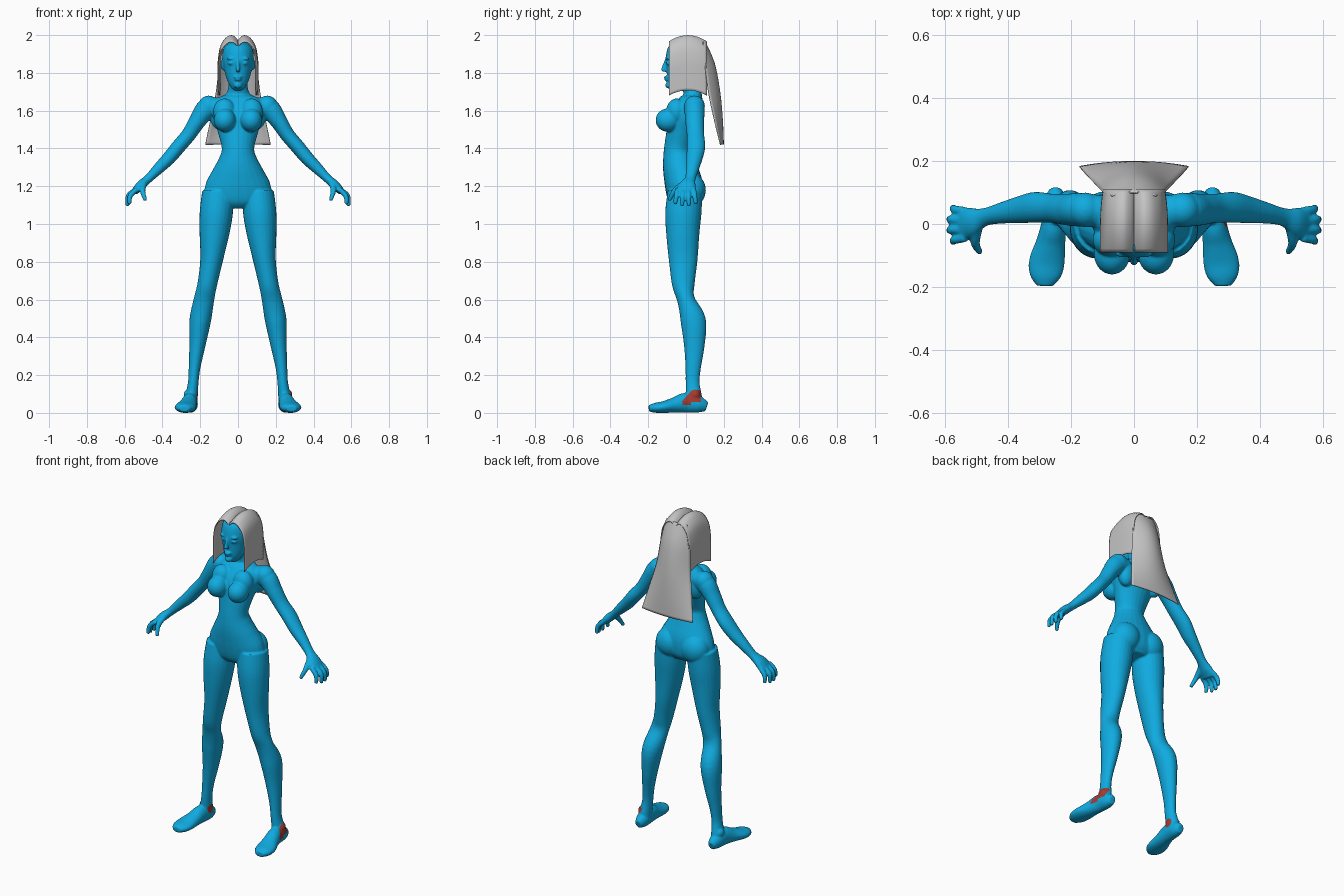
import bpy
import bmesh
import math
from mathutils import Vector, Matrix

default_cube = bpy.data.objects.get("Cube")
if default_cube:
    bpy.data.objects.remove(default_cube, do_unlink=True)


def make_material(name, colour):
    material = bpy.data.materials.new(name)
    material.use_nodes = True
    rgba = (*colour, 1)
    material.diffuse_color = rgba
    material.node_tree.nodes["Principled BSDF"].inputs["Base Color"].default_value = rgba
    return material


skin = make_material("blue skin", (0.005, 0.41, 0.75))
hair = make_material("silver hair", (0.55, 0.55, 0.55))
patch = make_material("red ankle patch", (0.36, 0.045, 0.03))


def spline(points, steps=5):
    """Smooth curve through rows of any length (Catmull-Rom)."""
    result = []
    last = len(points) - 1
    for i in range(last):
        rows = [points[max(0, min(last, i + k))] for k in (-1, 0, 1, 2)]
        for step in range(steps):
            t = step / steps
            result.append([
                b + t * ((c - a) + t * ((2 * a - 5 * b + 4 * c - d) + t * (3 * b - a - 3 * c + d))) / 2
                for a, b, c, d in zip(*rows)])
    result.append(list(points[-1]))
    return result


def tube(bm, sections, axis="Y", sides=24):
    """Loft ellipses along a path; each section is x, y, z, cross radius, axis radius."""
    reference = Vector((1, 0, 0)) if axis == "X" else Vector((0, 1, 0))
    rows = spline(sections)
    centres = [Vector(row[:3]) for row in rows]
    rings = []
    for i, row in enumerate(rows):
        ahead = centres[min(i + 1, len(rows) - 1)]
        behind = centres[max(i - 1, 0)]
        tangent = (ahead - behind).normalized()
        v = (reference - tangent * tangent.dot(reference)).normalized()
        u = v.cross(tangent)
        ring = []
        for k in range(sides):
            angle = math.tau * k / sides
            ring.append(bm.verts.new(
                centres[i] + u * math.cos(angle) * row[3] + v * math.sin(angle) * row[4]))
        rings.append(ring)
    for low, high in zip(rings, rings[1:]):
        for k in range(sides):
            n = (k + 1) % sides
            bm.faces.new((low[k], low[n], high[n], high[k]))
    bm.faces.new(rings[0][::-1])
    bm.faces.new(rings[-1])


def ball(bm, centre, radii):
    matrix = Matrix.Translation(centre) @ Matrix.Diagonal((*radii, 1))
    bmesh.ops.create_uvsphere(bm, u_segments=24, v_segments=16, radius=1, matrix=matrix)


def new_object(name, bm, material):
    bmesh.ops.recalc_face_normals(bm, faces=bm.faces)
    mesh = bpy.data.meshes.new(name)
    bm.to_mesh(mesh)
    bm.free()
    mesh.materials.append(material)
    obj = bpy.data.objects.new(name, mesh)
    bpy.context.collection.objects.link(obj)
    return obj


body_bm = bmesh.new()

# Torso and neck
tube(body_bm, [
    (0, 0, 1.09, 0.08, 0.06), (0, -0.005, 1.13, 0.17, 0.09),
    (0, -0.012, 1.21, 0.172, 0.1), (0, -0.03, 1.29, 0.132, 0.092),
    (0, -0.04, 1.35, 0.1, 0.082), (0, -0.042, 1.4, 0.086, 0.074),
    (0, -0.025, 1.48, 0.105, 0.08), (0, -0.005, 1.56, 0.13, 0.088),
    (0, 0.02, 1.63, 0.135, 0.072), (0, 0.035, 1.67, 0.1, 0.053),
    (0, 0.033, 1.7, 0.057, 0.047), (0, 0.012, 1.8, 0.048, 0.05)])

# Chest, hips and shoulder muscles
ball(body_bm, (0.07, -0.095, 1.55), (0.058, 0.066, 0.062))
ball(body_bm, (0.072, -0.05, 1.595), (0.06, 0.055, 0.07))
ball(body_bm, (0.085, 0.03, 1.18), (0.086, 0.075, 0.088))
ball(body_bm, (0.1, 0.05, 1.58), (0.05, 0.045, 0.08))
ball(body_bm, (0.155, 0.045, 1.625), (0.055, 0.055, 0.055))

# Leg
tube(body_bm, [
    (0.105, -0.005, 1.17, 0.085, 0.092), (0.115, -0.014, 1.06, 0.088, 0.096),
    (0.125, -0.017, 0.95, 0.079, 0.088), (0.14, -0.015, 0.81, 0.06, 0.076),
    (0.163, -0.014, 0.68, 0.052, 0.06), (0.18, 0, 0.6, 0.054, 0.047),
    (0.2, 0.038, 0.49, 0.057, 0.067), (0.215, 0.044, 0.36, 0.043, 0.055),
    (0.23, 0.038, 0.24, 0.031, 0.041), (0.237, 0.035, 0.16, 0.028, 0.037),
    (0.247, 0.043, 0.08, 0.034, 0.043), (0.25, 0.05, 0.03, 0.034, 0.042)])

# Foot and ankle
tube(body_bm, [
    (0.25, 0.11, 0.032, 0.025, 0.02), (0.25, 0.07, 0.044, 0.043, 0.037),
    (0.255, 0, 0.054, 0.053, 0.04), (0.265, -0.06, 0.042, 0.041, 0.047),
    (0.277, -0.12, 0.031, 0.031, 0.057), (0.282, -0.165, 0.027, 0.026, 0.05),
    (0.284, -0.197, 0.024, 0.017, 0.026)], axis="X")
ball(body_bm, (0.262, 0.045, 0.095), (0.026, 0.03, 0.03))

# Arm and palm
tube(body_bm, [
    (0.1, 0.04, 1.625, 0.045, 0.05), (0.165, 0.045, 1.61, 0.056, 0.054),
    (0.215, 0.046, 1.545, 0.045, 0.05), (0.26, 0.05, 1.475, 0.039, 0.046),
    (0.315, 0.053, 1.41, 0.038, 0.049), (0.365, 0.045, 1.35, 0.036, 0.043),
    (0.42, 0.035, 1.295, 0.03, 0.034), (0.475, 0.022, 1.24, 0.023, 0.029),
    (0.515, 0.008, 1.205, 0.025, 0.045), (0.548, 0, 1.17, 0.018, 0.052)])

# Fingers and thumb
for i in range(4):
    y = 0.04 - 0.028 * i
    reach = 0.01 if i in (1, 2) else 0
    tube(body_bm, [
        (0.535, y, 1.185, 0.014, 0.014),
        (0.57 + reach, y * 1.15, 1.15, 0.014, 0.014),
        (0.575 + reach, y * 1.3, 1.105 - reach, 0.01, 0.01)], sides=12)
tube(body_bm, [
    (0.5, -0.01, 1.215, 0.018, 0.02), (0.505, -0.06, 1.175, 0.015, 0.015),
    (0.49, -0.09, 1.125, 0.01, 0.01)], axis="X", sides=12)

# Head
tube(body_bm, [
    (0, -0.075, 1.717, 0.022, 0.02), (0, -0.06, 1.735, 0.042, 0.046),
    (0, -0.04, 1.77, 0.06, 0.068), (0, -0.02, 1.82, 0.074, 0.09),
    (0, -0.01, 1.87, 0.083, 0.099), (0, 0, 1.92, 0.08, 0.096),
    (0, 0.005, 1.95, 0.06, 0.074), (0, 0.005, 1.97, 0.03, 0.04)])

# Nose, lips, chin, brow, eye and ear
tube(body_bm, [
    (0, -0.1, 1.87, 0.009, 0.012), (0, -0.112, 1.835, 0.01, 0.014),
    (0, -0.12, 1.808, 0.014, 0.015)], sides=12)
ball(body_bm, (0, -0.104, 1.778), (0.023, 0.014, 0.007))
ball(body_bm, (0, -0.103, 1.765), (0.019, 0.013, 0.007))
ball(body_bm, (0, -0.09, 1.735), (0.022, 0.02, 0.018))
ball(body_bm, (0.035, -0.094, 1.876), (0.026, 0.013, 0.008))
ball(body_bm, (0.035, -0.09, 1.852), (0.019, 0.016, 0.01))
ball(body_bm, (0.08, 0, 1.845), (0.012, 0.02, 0.03))

# Fuse both halves into one smooth skin
body = new_object("body", body_bm, skin)
mirror = body.modifiers.new("mirror", "MIRROR")
mirror.use_mirror_merge = False
remesh = body.modifiers.new("fuse", "REMESH")
remesh.mode = "VOXEL"
remesh.voxel_size = 0.005
remesh.use_smooth_shade = True
soften = body.modifiers.new("soften", "SMOOTH")
soften.factor = 0.5
soften.iterations = 6
graph = bpy.context.evaluated_depsgraph_get()
fused = bpy.data.meshes.new_from_object(body.evaluated_get(graph))
body.modifiers.clear()
body.data = fused
fused.materials.clear()
fused.materials.append(skin)
fused.materials.append(patch)
lowest = min(vertex.co.z for vertex in fused.vertices)
fused.transform(Matrix.Translation((0, 0, -lowest)))

# Red patches on the ankles
for face in fused.polygons:
    face.use_smooth = True
    face.material_index = 0
    x, y, z = face.center
    if z > 0.13 or face.normal.x < 0.15:
        continue
    if x > 0.2:
        inside = -0.02 < y < 0.08 and 0.043 < z < 0.122 and z < 0.085 + y * 1.1
        notch = y > 0.03 and z < 0.056
        face.material_index = int(inside and not notch)
    elif x < -0.2:
        face.material_index = int(math.hypot(y - 0.04, z - 0.085) < 0.026)


def sheet(name, rows):
    """Thin smooth surface through a grid of points."""
    bm = bmesh.new()
    grid = [[bm.verts.new(point) for point in row] for row in rows]
    for first, second in zip(grid, grid[1:]):
        for i in range(len(first) - 1):
            bm.faces.new((first[i], first[i + 1], second[i + 1], second[i]))
    obj = new_object(name, bm, hair)
    for face in obj.data.polygons:
        face.use_smooth = True
    shell = obj.modifiers.new("thickness", "SOLIDIFY")
    shell.thickness = 0.005
    shell.offset = 0
    return obj


# Parted hair hanging over the head like a curtain
half = spline([(0, 1.968), (0.012, 1.985), (0.035, 1.997), (0.065, 1.983),
               (0.092, 1.94), (0.104, 1.87), (0.106, 1.8), (0.106, 1.68)])
arch = [(-x, z) for x, z in half[:0:-1]] + half
cap_rows = []
for i in range(17):
    v = i / 16
    ends = (2 * v - 1) ** 2
    row = []
    for x, z in arch:
        weight = max(0, min(1, (z - 1.68) / 0.3))
        lift = 0.028 * (1 - ends) * (1 - weight) ** 2 - 0.033 * ends * weight
        row.append((x * (1 - 0.1 * v ** 4), -0.09 + 0.2 * v, z + lift))
    cap_rows.append(row)
sheet("hair_cap", cap_rows)

# Long flared hair down the back: height, half width, middle depth, edge depth
back_rows = []
for z, width, middle, edge in spline([
        (1.965, 0.07, 0.1, 0.09), (1.85, 0.097, 0.15, 0.1),
        (1.69, 0.117, 0.18, 0.12), (1.53, 0.15, 0.194, 0.155),
        (1.42, 0.173, 0.198, 0.182)]):
    back_rows.append([
        (width * k / 10, middle - (middle - edge) * (k / 10) ** 2, z)
        for k in range(-10, 11)])
sheet("hair_back", back_rows)
